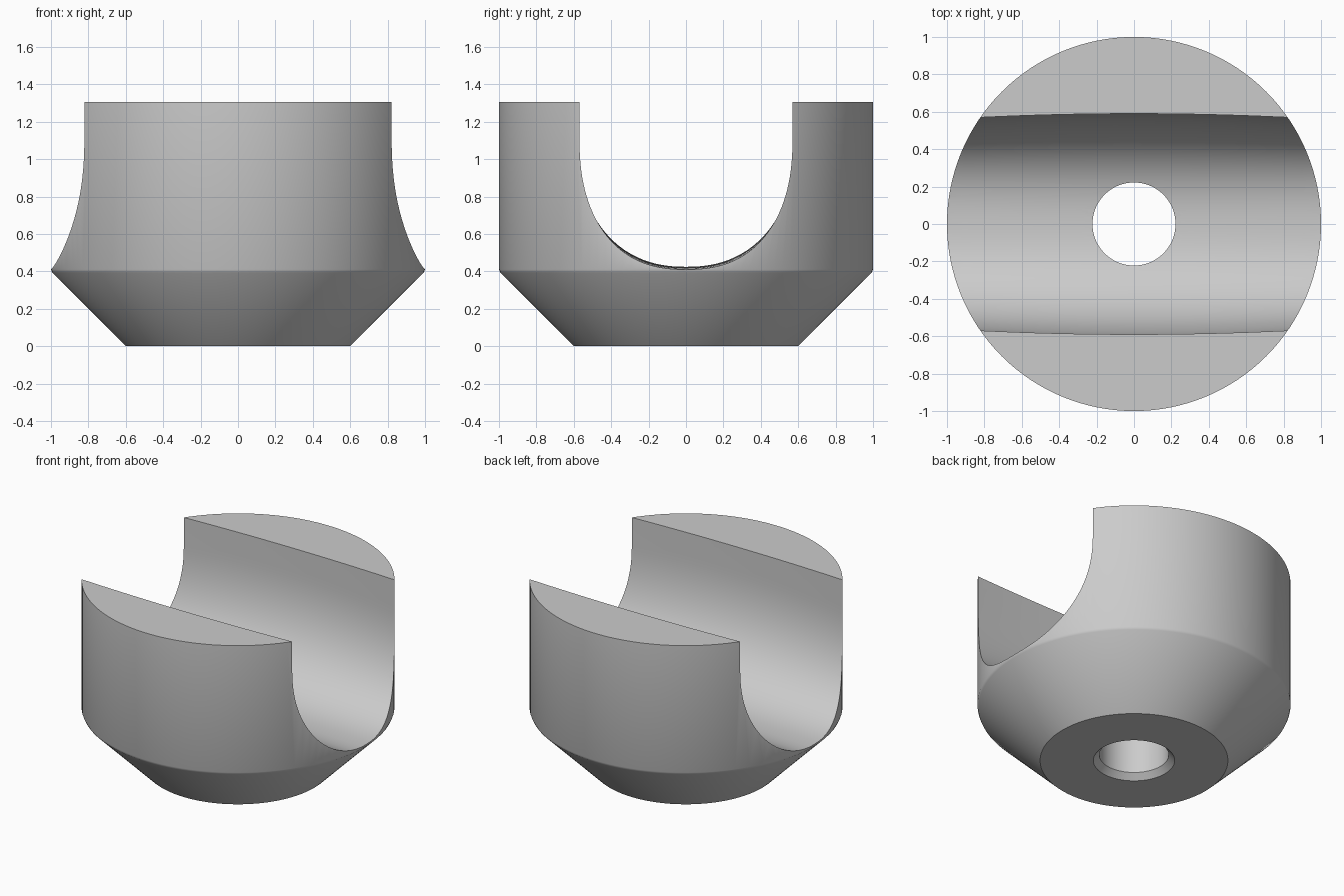
import bpy, bmesh, math

default = bpy.data.objects.get("Cube")
if default:
    bpy.data.objects.remove(default, do_unlink=True)

grey = bpy.data.materials.new("plain grey")
grey.use_nodes = True
colour = (0.6, 0.6, 0.6, 1)
grey.diffuse_color = colour
grey.node_tree.nodes["Principled BSDF"].inputs["Base Color"].default_value = colour


def loft(name, rings, cyclic):
    """Skin equal rings of points; close the loop of rings or cap its ends."""
    bm = bmesh.new()
    rows = [[bm.verts.new(p) for p in ring] for ring in rings]
    n = len(rows[0])
    pairs = list(zip(rows, rows[1:]))
    if cyclic:
        pairs.append((rows[-1], rows[0]))
    else:
        bm.faces.new(rows[0])
        bm.faces.new(rows[-1])
    for a, b in pairs:
        for i in range(n):
            j = (i + 1) % n
            bm.faces.new((a[i], a[j], b[j], b[i]))
    bmesh.ops.recalc_face_normals(bm, faces=bm.faces)
    mesh = bpy.data.meshes.new(name)
    bm.to_mesh(mesh)
    bm.free()
    mesh.materials.append(grey)
    obj = bpy.data.objects.new(name, mesh)
    bpy.context.collection.objects.link(obj)
    return obj


def circle(radius, z, n=128):
    return [(radius * math.cos(math.tau * i / n),
             radius * math.sin(math.tau * i / n), z) for i in range(n)]


# Round body: tapered foot, straight wall, bored centre with a chamfered mouth
profile = [(0.6, 0), (0.993, 0.393), (1, 0.41), (1, 1.305),
           (0.222, 1.305), (0.222, 0.04), (0.26, 0)]
body = loft("saddle_body", [circle(r, z) for r, z in profile], True)


# Saddle channel: rounded U section, slightly waisted along its length
def section(x, n=64):
    t = x * x
    width = 0.59 - 0.03 * t
    floor = 0.425 - 0.015 * t
    centre = 1.15 - 0.05 * t
    power = 2.3 + 0.1 * t
    points = [(x, -width, 1.6)]
    for i in range(n + 1):
        a = math.pi * i / n
        c, s = math.cos(a), math.sin(a)
        y = -math.copysign(abs(c) ** (2 / power), c) * width
        points.append((x, y, centre - (centre - floor) * abs(s) ** (2 / power)))
    return points + [(x, width, 1.6)]


channel = loft("channel_cutter", [section(i / 10) for i in range(-11, 12)], False)

cut = body.modifiers.new("channel", "BOOLEAN")
cut.operation = "DIFFERENCE"
cut.solver = "EXACT"
cut.object = channel
bpy.ops.object.select_all(action="DESELECT")
bpy.context.view_layer.objects.active = body
body.select_set(True)
bpy.ops.object.modifier_apply(modifier=cut.name)
bpy.data.objects.remove(channel, do_unlink=True)
bpy.ops.object.shade_smooth_by_angle(angle=math.radians(30))
